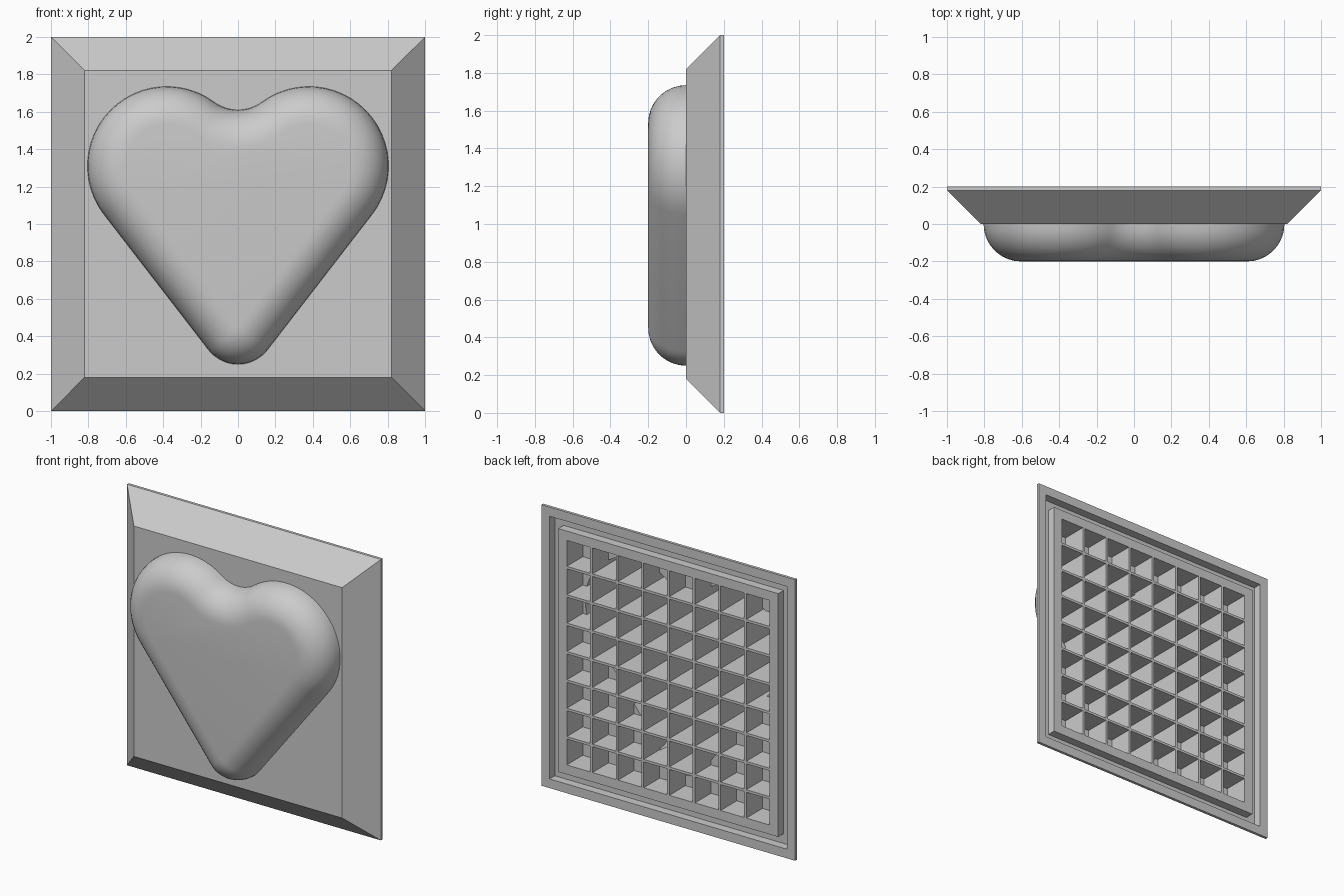
import bpy, bmesh, math
from mathutils import Vector, Matrix

if "Cube" in bpy.data.objects:
    bpy.data.objects.remove(bpy.data.objects["Cube"])


def make_object(name, bm):
    bmesh.ops.remove_doubles(bm, verts=bm.verts, dist=0.0002)
    bmesh.ops.recalc_face_normals(bm, faces=bm.faces)
    mesh = bpy.data.meshes.new(name)
    bm.to_mesh(mesh)
    bm.free()
    ob = bpy.data.objects.new(name, mesh)
    bpy.context.collection.objects.link(ob)
    return ob


def loft(name, rings):
    """Closed solid through rings of (x, y, z) points."""
    bm = bmesh.new()
    loops = [[bm.verts.new(p) for p in ring] for ring in rings]
    n = len(loops[0])
    for a, b in zip(loops, loops[1:]):
        for i in range(n):
            j = (i + 1) % n
            bm.faces.new((a[i], a[j], b[j], b[i]))
    bm.faces.new(loops[0])
    bm.faces.new(loops[-1])
    return make_object(name, bm)


def boxes(name, centres, size):
    bm = bmesh.new()
    for c in centres:
        bmesh.ops.create_cube(bm, size=1, matrix=Matrix.Translation(c) @ Matrix.Diagonal((*size, 1)))
    return make_object(name, bm)


def combine(target, tool, operation):
    tool.hide_render = True
    mod = target.modifiers.new(operation.lower(), 'BOOLEAN')
    mod.operation = operation
    mod.solver = 'EXACT'
    mod.object = tool
    bpy.context.view_layer.objects.active = target
    bpy.ops.object.modifier_apply(modifier=mod.name)
    bpy.data.objects.remove(tool)


# Heart outline: tip arc, lobe arc and notch arc, mirrored in x
TIP, LOBE, NOTCH = Vector((0, 0.45)), Vector((0.38, 1.31)), Vector((0, 1.825))
R_TIP, R_LOBE, R_NOTCH = 0.2, 0.425, 0.215
axis = LOBE - TIP
side = math.atan2(axis.y, axis.x) - math.acos((R_TIP - R_LOBE) / axis.length)
to_notch = NOTCH - LOBE
inner = math.atan2(to_notch.y, to_notch.x)


def arc(centre, radius, a, b, steps):
    return [(centre.x + radius * math.cos(a + (b - a) * i / steps),
             centre.y + radius * math.sin(a + (b - a) * i / steps)) for i in range(steps + 1)]


def heart_outline(inset):
    half = arc(TIP, R_TIP - inset, -math.pi / 2, side, 7)
    half += arc(LOBE, R_LOBE - inset, side, inner, 24)
    half += arc(NOTCH, R_NOTCH + inset, inner - math.pi, -math.pi / 2, 6)[1:]
    return half + [(-x, z) for x, z in half[-2:0:-1]]


def heart(name, wall, back):
    """Heart with a quarter-round edge, shrunk inward by wall."""
    depth, steps = 0.2 - wall, 9
    profile = [(wall, back)]
    for i in range(steps + 1):
        t = math.pi / 2 * i / steps
        profile.append((min(wall + depth * (1 - math.cos(t)), 0.19999), -depth * math.sin(t)))
    return loft(name, [[(x, y, z) for x, z in heart_outline(o)] for o, y in profile])


# Bevelled square plate with a groove around its back
plate_profile = [(0.82, 0), (1, 0.18), (1, 0.2), (0.935, 0.2),
                 (0.935, 0.14), (0.866, 0.14), (0.866, 0.2)]
tile = loft("heart_tile", [[(-h, y, 1 - h), (h, y, 1 - h), (h, y, 1 + h), (-h, y, 1 + h)]
                           for h, y in plate_profile])

# Raised heart on the front
combine(tile, heart("raised_heart", 0, 0.1), 'UNION')

# Grid of square pockets in the back, reaching into the heart
cells = boxes("pocket_cells",
              [((i - 3.5) * 0.202, 0, 1 + (j - 3.5) * 0.202) for i in range(8) for j in range(8)],
              (0.184, 0.8, 0.184))
cavity = boxes("cavity", [(0, 0.17, 1)], (1.7, 0.3, 1.7))
combine(cavity, heart("heart_hollow", 0.025, 0.1), 'UNION')
combine(cells, cavity, 'INTERSECT')
combine(tile, cells, 'DIFFERENCE')

# Smooth the rounded heart, keep other edges sharp
bpy.ops.object.select_all(action='DESELECT')
tile.select_set(True)
bpy.context.view_layer.objects.active = tile
bpy.ops.object.shade_smooth_by_angle(angle=math.radians(30))
